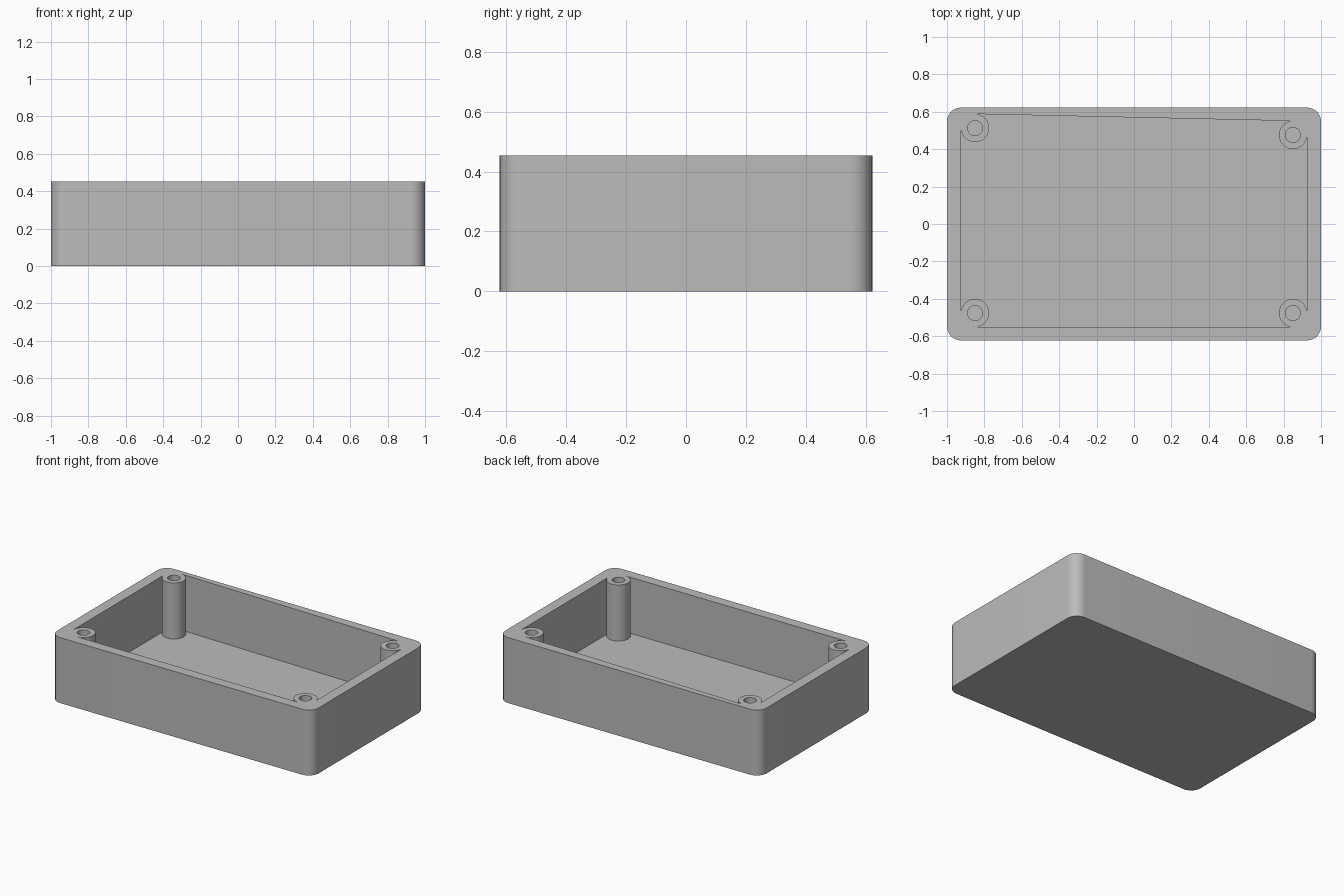
import bpy, bmesh
from math import cos, sin, radians

cube = bpy.data.objects.get("Cube")
if cube:
    bpy.data.objects.remove(cube, do_unlink=True)

HALF_X, HALF_Y, HEIGHT = 1.0, 0.622, 0.453
CORNER_R = 0.075
FLOOR_Z = 0.065
POST_R, HOLE_R = 0.075, 0.04
STEPS = 48                      # segments per full circle

# Screw post centres, anticlockwise from front right (the back edge is slanted)
POSTS = [(0.85, -0.476), (0.85, 0.476), (-0.85, 0.513), (-0.85, -0.476)]


def arc(centre, radius, start, sweep):
    """Points along an arc, both ends included."""
    n = round(abs(sweep) / 360 * STEPS)
    angles = [radians(start + sweep * i / n) for i in range(n + 1)]
    return [(centre[0] + radius * cos(a), centre[1] + radius * sin(a)) for a in angles]


def ring(bm, points, z):
    return [bm.verts.new((x, y, z)) for x, y in points]


def wall(bm, points, low, high):
    """Vertical wall over an outline, closed by a flat face at its low end.
    Returns the edges of the open top."""
    a, b = ring(bm, points, low), ring(bm, points, high)
    bm.faces.new(a)
    rim = []
    for i in range(len(a)):
        j = (i + 1) % len(a)
        bm.faces.new((a[i], a[j], b[j], b[i]))
        rim.append(bm.edges.get((b[i], b[j])))
    return rim


# Outlines: rounded outside, and a cavity that wraps round each post
outside, cavity = [], []
for k, (sx, sy) in enumerate([(1, -1), (1, 1), (-1, 1), (-1, -1)]):
    centre = (sx * (HALF_X - CORNER_R), sy * (HALF_Y - CORNER_R))
    outside += arc(centre, CORNER_R, 90 * k - 90, 90)
    cavity += arc(POSTS[k], POST_R, 90 * k - 90, -270)

# Outer shell, cavity and screw holes share one flat rim
bm = bmesh.new()
rim_edges = wall(bm, outside, 0, HEIGHT)
rim_edges += wall(bm, cavity, FLOOR_Z, HEIGHT)
for post in POSTS:
    rim_edges += wall(bm, arc(post, HOLE_R, 0, 360)[:-1], FLOOR_Z, HEIGHT)
bmesh.ops.triangle_fill(bm, edges=rim_edges, use_beauty=True, normal=(0, 0, 1))
bmesh.ops.recalc_face_normals(bm, faces=bm.faces)

mesh = bpy.data.meshes.new("enclosure_tray")
bm.to_mesh(mesh)
bm.free()
tray = bpy.data.objects.new("enclosure_tray", mesh)
bpy.context.collection.objects.link(tray)

# Plain grey plastic
grey = bpy.data.materials.new("grey_plastic")
grey.use_nodes = True
colour = (0.5, 0.5, 0.5, 1)
grey.diffuse_color = colour
grey.node_tree.nodes["Principled BSDF"].inputs["Base Color"].default_value = colour
mesh.materials.append(grey)

# Smooth curves, crisp edges
bpy.ops.object.select_all(action="DESELECT")
tray.select_set(True)
bpy.context.view_layer.objects.active = tray
bpy.ops.object.shade_smooth_by_angle(angle=radians(30))
